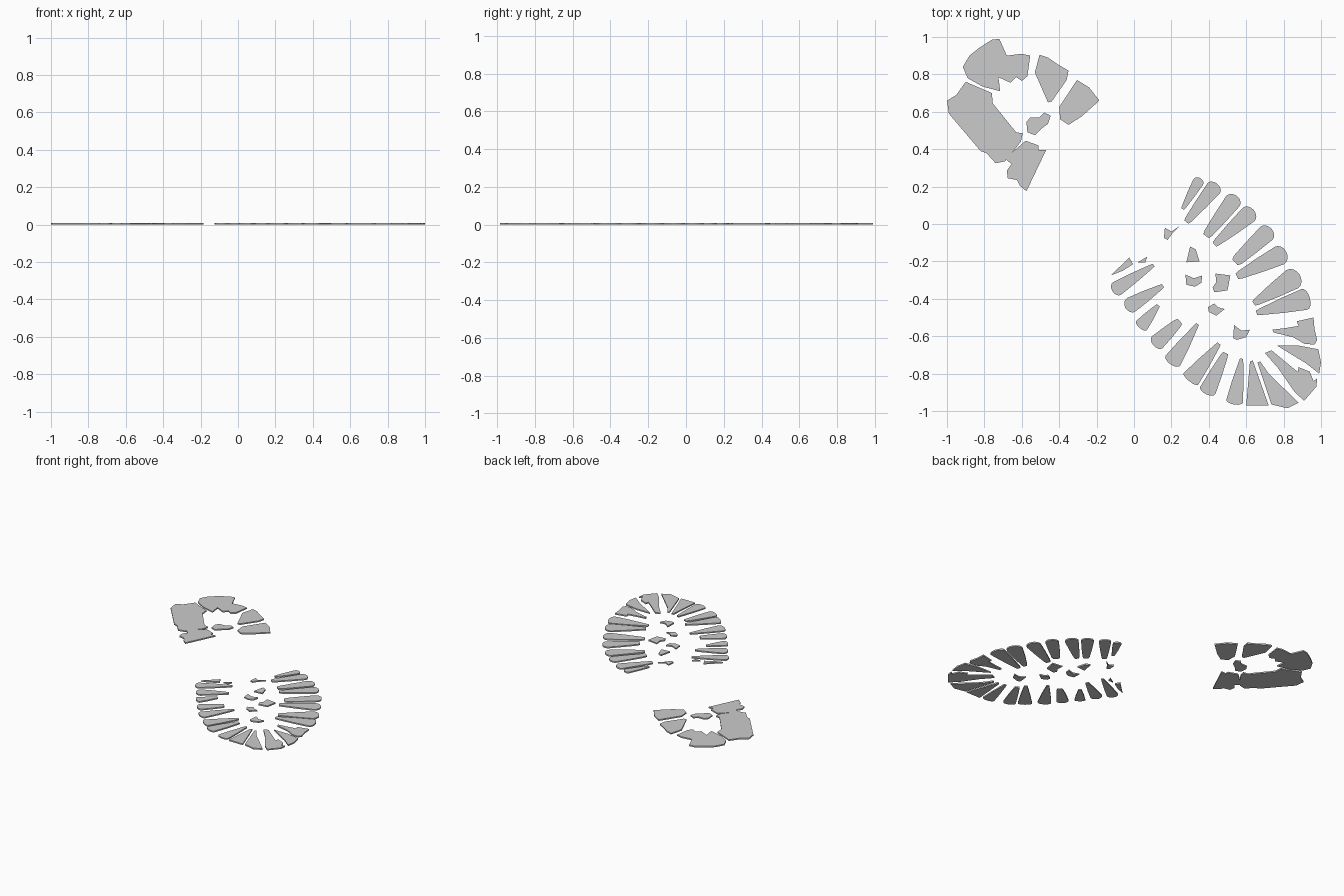
import bpy, bmesh, math
from mathutils import Vector

THICK = 0.01


def slab(name, pts):
    """Flat plate extruded from an outline in the xy plane."""
    bm = bmesh.new()
    face = bm.faces.new([bm.verts.new((x, y, 0)) for x, y in pts])
    ext = bmesh.ops.extrude_face_region(bm, geom=[face])
    tops = [g for g in ext["geom"] if isinstance(g, bmesh.types.BMVert)]
    bmesh.ops.translate(bm, verts=tops, vec=(0, 0, THICK))
    if not any(len(f.verts) > 4 and f.calc_center_median().z < 1e-4 for f in bm.faces) \
            and not face.is_valid:
        bm.faces.new([v for v in bm.verts if v.co.z < 1e-5])
    bmesh.ops.recalc_face_normals(bm, faces=bm.faces)
    bmesh.ops.triangulate(bm, faces=[f for f in bm.faces if len(f.verts) > 4])
    me = bpy.data.meshes.new(name)
    bm.to_mesh(me)
    bm.free()
    ob = bpy.data.objects.new(name, me)
    bpy.context.collection.objects.link(ob)


def lug(name, ix, iy, ox, oy, wi, wo, rnd):
    """Tapered tread lug from inner tip to outer end, with an arched outer end."""
    a, b = Vector((ix, iy)), Vector((ox, oy))
    d = (b - a).normalized()
    n = Vector((-d.y, d.x))
    arc = wo * 0.5 * rnd
    base = b - d * arc
    pts = [a - d * 0.0 + n * wi * 0.35, a + d * 0.02 + n * wi * 0.5]
    pts.append(a.lerp(base, 0.55) + n * (wi * 0.42 + wo * 0.58) * 0.5)
    for i in range(9):
        t = math.pi * i / 8
        pts.append(base + n * math.cos(t) * wo * 0.5 + d * math.sin(t) * arc)
    pts.append(a.lerp(base, 0.55) - n * (wi * 0.42 + wo * 0.58) * 0.5)
    pts += [a + d * 0.02 - n * wi * 0.5, a - n * wi * 0.35]
    slab(name, pts)


# Outer-side forefoot lugs: inner xy, outer xy, inner width, outer width, end roundness
outer_lugs = [
    (.26, .08, .355, .245, .025, .06, .8),
    (.28, .01, .445, .215, .04, .085, .7),
    (.385, -.065, .55, .15, .05, .09, .8),
    (.43, -.11, .64, .075, .04, .095, .8),
    (.54, -.205, .735, -.025, .06, .095, .8),
    (.55, -.28, .815, -.15, .045, .105, .8),
    (.64, -.425, .885, -.27, .04, .115, .8),
    (.655, -.475, .94, -.395, .035, .115, .5),
]
# Inner-side and toe lugs
inner_lugs = [
    (.575, -.72, .535, -.965, .025, .09, .4),
    (.49, -.69, .385, -.91, .04, .09, .5),
    (.455, -.64, .295, -.84, .03, .10, .3),
    (.34, -.535, .195, -.75, .025, .095, .5),
    (.245, -.52, .105, -.65, .05, .085, .6),
    (.13, -.435, .03, -.555, .03, .075, .4),
    (.155, -.33, -.045, -.45, .03, .085, .8),
    (.105, -.22, -.115, -.36, .025, .08, .7),
]
for i, row in enumerate(outer_lugs):
    lug(f"outer_lug_{i + 1}", *row)
for i, row in enumerate(inner_lugs):
    lug(f"inner_lug_{i + 1}", *row)

# Worn lugs around the toe
slab("toe_lug_1", [(.74, -.565), (.82, -.555), (.88, -.545), (.87, -.52), (.96, -.5),
                   (.965, -.56), (.98, -.62), (.965, -.645), (.91, -.64), (.85, -.605), (.745, -.58)])
slab("toe_lug_2", [(.765, -.65), (.88, -.65), (.985, -.67), (1, -.74), (.99, -.8), (.92, -.745), (.83, -.69)])
slab("toe_lug_3", [(.70, -.69), (.735, -.675), (.85, -.77), (.875, -.79), (.88, -.765), (.94, -.79),
                   (.96, -.84), (.98, -.825), (.975, -.87), (.91, -.945), (.86, -.90), (.77, -.77)])
slab("toe_lug_4", [(.66, -.74), (.675, -.735), (.72, -.80), (.88, -.955), (.82, -.985), (.735, -.965)])
slab("toe_lug_5", [(.62, -.735), (.635, -.73), (.72, -.97), (.60, -.97)])

# Small worn studs in the middle of the sole
studs = [
    [(.165, -.02), (.20, -.04), (.245, -.01), (.205, -.05), (.18, -.085), (.16, -.075)],
    [(.30, -.12), (.33, -.135), (.35, -.2), (.28, -.205)],
    [(.275, -.27), (.32, -.29), (.365, -.275), (.36, -.315), (.325, -.335), (.28, -.325)],
    [(.435, -.265), (.515, -.275), (.50, -.355), (.43, -.365), (.42, -.34), (.44, -.31)],
    [(.43, -.425), (.45, -.445), (.485, -.455), (.44, -.49), (.40, -.47), (.395, -.445)],
    [(.535, -.54), (.575, -.57), (.62, -.565), (.60, -.605), (.55, -.62), (.53, -.61)],
    [(.02, -.205), (.07, -.175), (.06, -.205)],
    [(-.025, -.18), (-.005, -.215), (-.06, -.25), (-.125, -.275)],
]
for i, pts in enumerate(studs):
    slab(f"stud_{i + 1}", pts)

# Heel pads
slab("heel_back_pad", [(-.72, .99), (-.76, .985), (-.83, .94), (-.88, .90), (-.915, .84), (-.89, .78),
                       (-.81, .735), (-.715, .71), (-.725, .785), (-.66, .755), (-.63, .785), (-.60, .765),
                       (-.57, .79), (-.555, .90), (-.60, .91), (-.68, .90)])
slab("heel_side_pad", [(-.90, .76), (-.76, .70), (-.755, .645), (-.63, .49), (-.595, .485), (-.605, .44),
                       (-.69, .335), (-.74, .325), (-.79, .38), (-.82, .39), (-.99, .59), (-1, .66), (-.95, .69)])
slab("heel_front_pad", [(-.58, .445), (-.51, .42), (-.51, .395), (-.47, .395), (-.575, .175), (-.61, .205),
                        (-.625, .235), (-.675, .245), (-.68, .285), (-.655, .32), (-.69, .35)])
slab("heel_wedge_1", [(-.505, .905), (-.46, .89), (-.41, .855), (-.35, .82), (-.36, .77),
                      (-.44, .655), (-.46, .65), (-.53, .81)])
slab("heel_wedge_2", [(-.305, .77), (-.24, .73), (-.185, .66), (-.28, .575), (-.35, .53), (-.395, .56), (-.40, .625)])
slab("heel_stud", [(-.575, .545), (-.555, .57), (-.505, .57), (-.48, .595), (-.445, .58), (-.46, .535),
                   (-.495, .51), (-.53, .475), (-.57, .49)])
